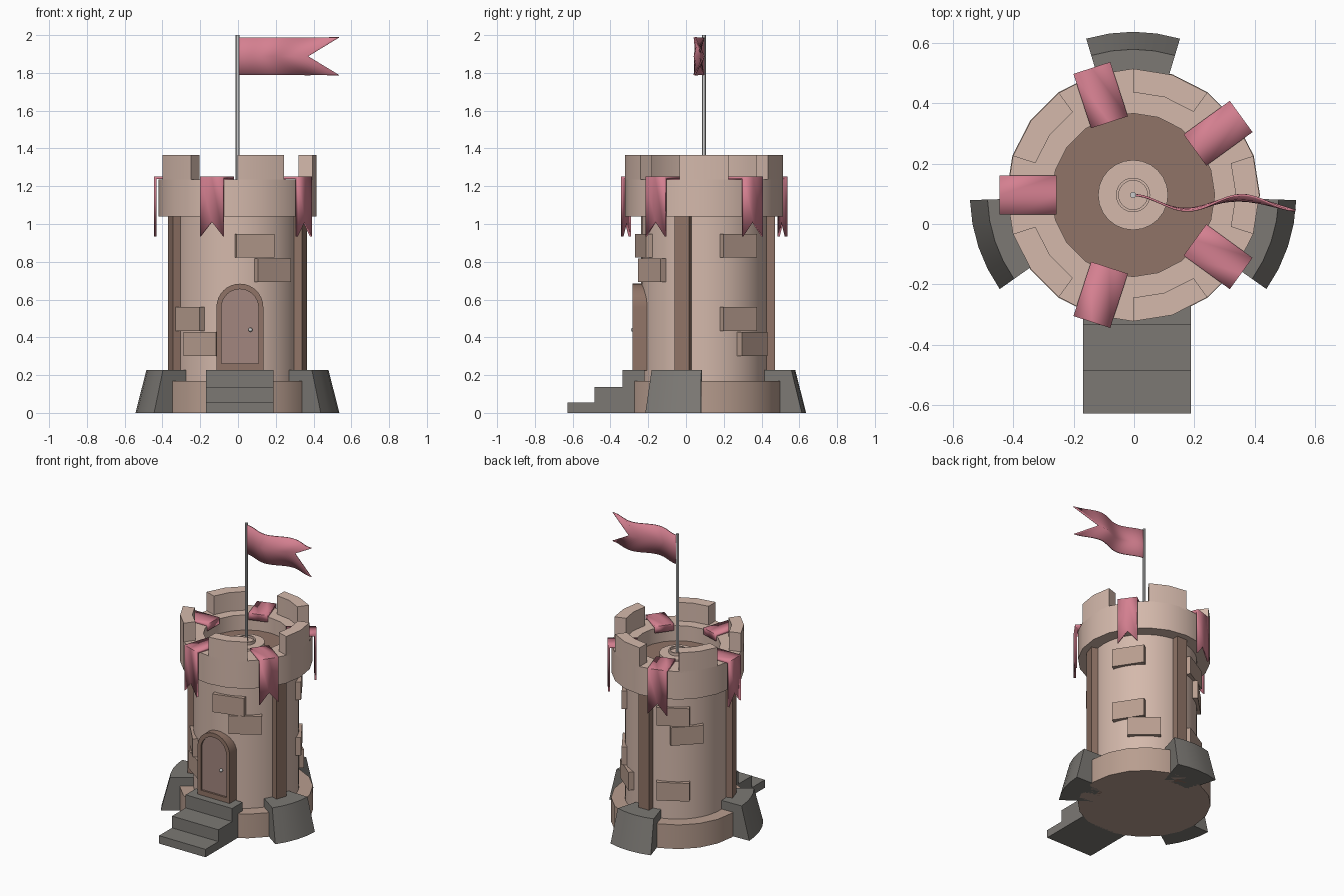
import bpy
from math import sin, cos, pi, radians
from mathutils import Matrix, Vector

if "Cube" in bpy.data.objects:
    bpy.data.objects.remove(bpy.data.objects["Cube"])

CX, CY = -0.003, 0.096          # tower axis


def mat(name, c):
    m = bpy.data.materials.new(name)
    m.diffuse_color = (*c, 1)
    m.use_nodes = True
    m.node_tree.nodes["Principled BSDF"].inputs["Base Color"].default_value = m.diffuse_color
    return m


STONE = mat("light_stone", (0.66, 0.485, 0.41))
BRICK = mat("brick_stone", (0.48, 0.34, 0.275))
WOOD = mat("brown_wood", (0.28, 0.175, 0.135))
PANEL = mat("door_wood", (0.36, 0.24, 0.21))
ROCK = mat("dark_rock", (0.2, 0.19, 0.175))
PINK = mat("pink_cloth", (0.66, 0.215, 0.28))


def mesh(name, verts, faces, material=None, thick=0):
    me = bpy.data.meshes.new(name)
    me.from_pydata([tuple(v) for v in verts], [], faces)
    ob = bpy.data.objects.new(name, me)
    bpy.context.collection.objects.link(ob)
    bpy.ops.object.select_all(action='DESELECT')
    ob.select_set(True)
    bpy.context.view_layer.objects.active = ob
    bpy.ops.object.mode_set(mode='EDIT')
    bpy.ops.mesh.select_all(action='SELECT')
    bpy.ops.mesh.normals_make_consistent(inside=False)
    bpy.ops.object.mode_set(mode='OBJECT')
    bpy.ops.object.shade_smooth_by_angle(angle=radians(30))
    if material:
        me.materials.append(material)
    if thick:
        s = ob.modifiers.new("thickness", 'SOLIDIFY')
        s.thickness, s.offset, s.use_even_offset = thick, 0, True
    return ob


def polar(r, deg, z):
    a = radians(deg)
    return Vector((CX + r * cos(a), CY + r * sin(a), z))


def lathe(name, profile, n, material=None):
    """Revolve (r, z) points about the tower axis, capping both ends."""
    verts = [polar(r, 360 * k / n, z) for r, z in profile for k in range(n)]
    faces = [(i * n + k, i * n + (k + 1) % n, (i + 1) * n + (k + 1) % n, (i + 1) * n + k)
             for i in range(len(profile) - 1) for k in range(n)]
    faces += [tuple(range(n))[::-1], tuple(range((len(profile) - 1) * n, len(profile) * n))]
    return mesh(name, verts, faces, material)


def sector(name, a0, a1, section, n, material):
    """Sweep a closed (r, z) section from angle a0 to a1."""
    m = len(section)
    verts = [polar(r, a0 + (a1 - a0) * k / n, z) for k in range(n + 1) for r, z in section]
    faces = [(k * m + i, k * m + (i + 1) % m, (k + 1) * m + (i + 1) % m, (k + 1) * m + i)
             for k in range(n) for i in range(m)]
    faces += [tuple(range(m))[::-1], tuple(range(n * m, n * m + m))]
    return mesh(name, verts, faces, material)


BOX_FACES = [(0, 1, 3, 2), (4, 6, 7, 5), (0, 4, 5, 1), (2, 3, 7, 6), (0, 2, 6, 4), (1, 5, 7, 3)]


def box(name, lo, hi, material, deg=None):
    """Box between corners; with deg, x is radial and y tangential on the tower."""
    verts = [Vector((x, y, z)) for x in (lo[0], hi[0]) for y in (lo[1], hi[1]) for z in (lo[2], hi[2])]
    if deg is not None:
        M = Matrix.Translation((CX, CY, 0)) @ Matrix.Rotation(radians(deg), 4, 'Z')
        verts = [M @ v for v in verts]
    return mesh(name, verts, BOX_FACES, material)


# tower shell: footing, wall, crown, floor, flag socket
lathe("base_ring", [(0.42, 0), (0.42, 0.168)], 20, BRICK)
lathe("tower_wall", [(0.333, 0.16), (0.333, 1.05)], 40, STONE)
lathe("crown", [(0.32, 1.04), (0.418, 1.04), (0.418, 1.235), (0.27, 1.235), (0.27, 1.12)], 20, STONE)
lathe("roof_floor", [(0.272, 1.1), (0.272, 1.13)], 20, WOOD)
lathe("flag_base", [(0.116, 1.12), (0.116, 1.175), (0.057, 1.175), (0.057, 1.195),
                    (0.048, 1.195), (0.048, 1.18)], 24, STONE)

# battlements with banners in the gaps
for i in range(5):
    a = 72 * i
    sector("merlon", a - 18, a + 18, [(0.34, 1.225), (0.418, 1.225), (0.418, 1.365), (0.34, 1.365)], 2, STONE)
    M = Matrix.Translation((CX, CY, 0)) @ Matrix.Rotation(radians(a + 36), 4, 'Z')
    side = [(0.26, 1.205), (0.26, 1.244), (0.435, 1.244), (0.435, 1.013)]
    v = [M @ Vector((r, t * 0.064, z - (0.079 * abs(t) if k == 3 else 0)))
         for k, (r, z) in enumerate(side) for t in (-1, 0, 1)]
    f = [(k * 3 + j, k * 3 + j + 1, k * 3 + j + 4, k * 3 + j + 3) for k in range(3) for j in range(2)]
    mesh("banner", v, f, PINK, 0.014)

# buttresses and timber posts above them
for a in (90, -18.5, 198.5):
    sector("buttress", a - 16.7, a + 16.7, [(0.325, 0), (0.54, 0), (0.482, 0.228), (0.325, 0.228)], 4, ROCK)
    box("timber_post", (0.30, -0.04, 0), (0.374, 0.04, 1.045), WOOD, a)

# raised bricks: angle, centre height
for a, z in [(-74, 0.885), (-56, 0.755), (220, 0.497), (235, 0.365),
             (33, 0.885), (33, 0.497), (50, 0.365),
             (120, 0.885), (135, 0.755), (120, 0.365)]:
    box("brick", (0.28, -0.105, z - 0.063), (0.35, 0.105, z + 0.063), BRICK, a)

# steps
DX = 0.01
for y, z in [(-0.335, 0.228), (-0.485, 0.137), (-0.627, 0.055)]:
    box("step", (DX - 0.179, y, 0), (DX + 0.179, -0.22, z), ROCK)


# door
def arch(w, z0, top):
    """Round-headed outline, half width w."""
    s = top - w
    return [(w, z0)] + [(w * cos(pi * k / 16), s + w * sin(pi * k / 16)) for k in range(17)] + [(-w, z0)]


def prism(name, outline, y0, y1, material):
    n = len(outline)
    v = [(DX + x, y, z) for y in (y0, y1) for x, z in outline]
    f = [(i, (i + 1) % n, n + (i + 1) % n, n + i) for i in range(n)]
    return mesh(name, v, f + [tuple(range(n)), tuple(range(n, 2 * n))[::-1]], material)


outer, inner = arch(0.124, 0.225, 0.684), arch(0.098, 0.262, 0.655)
n = len(outer)
v = [(DX + x, y, z) for o, y in ((outer, -0.18), (outer, -0.283), (inner, -0.283), (inner, -0.25)) for x, z in o]
f = [(r * n + i, r * n + (i + 1) % n, (r + 1) * n + (i + 1) % n, (r + 1) * n + i)
     for r in range(3) for i in range(n)]
mesh("door_frame", v, f, WOOD)
prism("door_panel", arch(0.1, 0.26, 0.657), -0.2, -0.27, PANEL)
bpy.ops.mesh.primitive_uv_sphere_add(segments=12, ring_count=8, radius=0.011, location=(0.066, -0.28, 0.44))
bpy.context.object.name = "door_knob"
bpy.ops.object.shade_smooth()

# flagpole and waving swallow-tailed flag
lathe("flagpole", [(0.01, 1.15), (0.01, 2.0)], 12)
N = 24
v = []
for k in range(N + 1):
    for z, length in ((1.788, 0.538), (1.888, 0.375), (1.988, 0.538)):
        x = length * k / N
        v.append((CX + x, 0.07 + 0.026 * cos(pi * x / 0.18), z))
f = [(k * 3 + j, k * 3 + j + 1, k * 3 + j + 4, k * 3 + j + 3) for k in range(N) for j in range(2)]
mesh("flag", v, f, PINK, 0.007)
